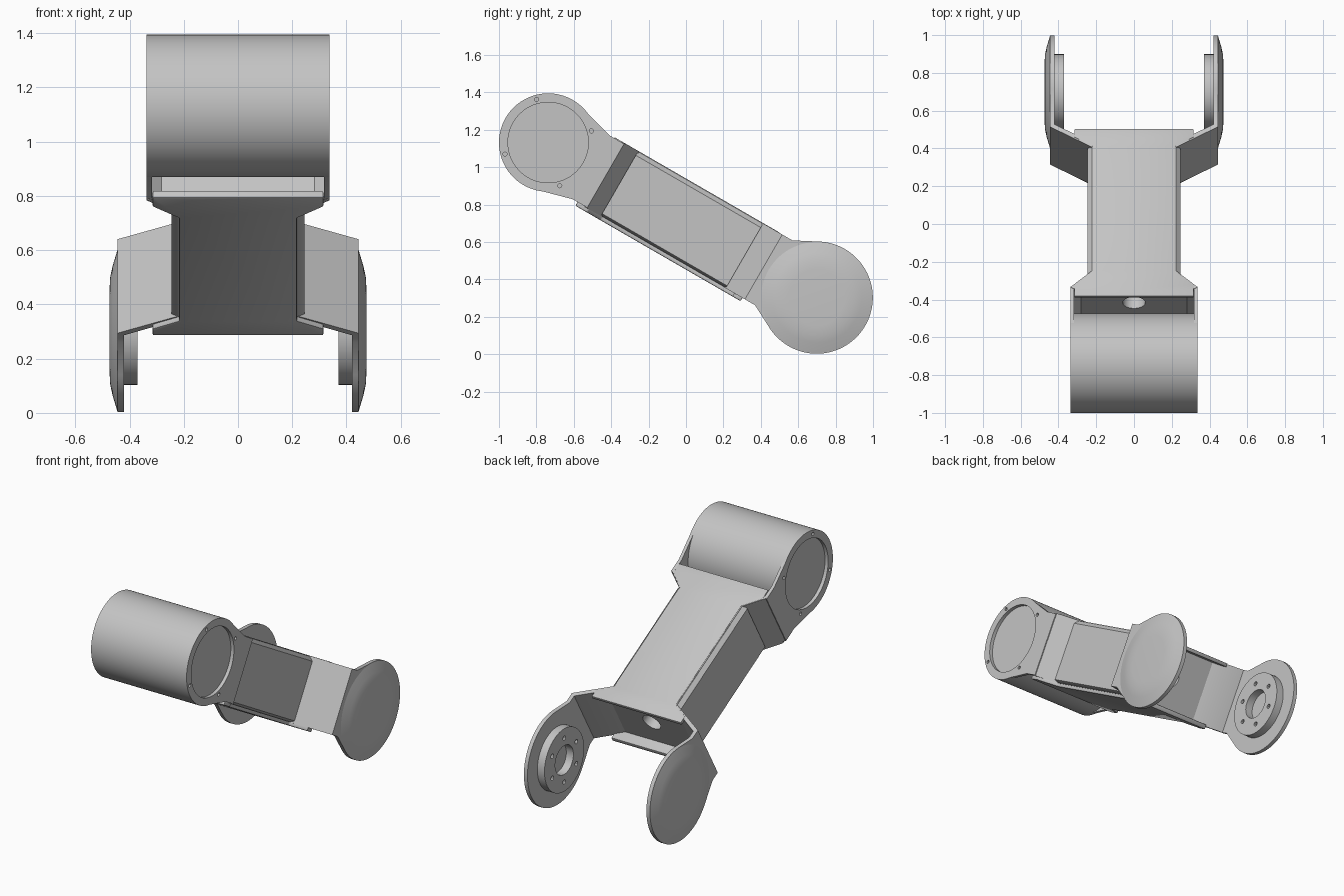
import bpy, bmesh, math
from mathutils import Matrix

old = bpy.data.objects.get("Cube")
if old:
    bpy.data.objects.remove(old, do_unlink=True)

grey = bpy.data.materials.new("light_grey_metal")
grey.use_nodes = True
colour = (0.55, 0.55, 0.55, 1)
grey.diffuse_color = colour
grey.node_tree.nodes["Principled BSDF"].inputs["Base Color"].default_value = colour

# Local frame: x across, y along the arm from the drum axis, z normal to the arm
PLACE = Matrix.Translation((0, -0.737, 1.132)) @ Matrix.Rotation(math.radians(-30), 4, 'X')
REACH = 1.658      # distance between the two joint axes
DRUM_R, DISC_R = 0.263, 0.3
HALF = 0.2         # half height of the arm section


def circle(r, cy=0, cz=0, n=64):
    return [(cy + r * math.cos(math.tau * i / n), cz + r * math.sin(math.tau * i / n)) for i in range(n)]


def arc(r, cy, start, end, n=48):
    angles = [math.radians(start + (end - start) * i / n) for i in range(n + 1)]
    return [(cy + r * math.cos(a), r * math.sin(a)) for a in angles]


def mirrored(half):
    """Close a half outline by reflecting it in the first coordinate."""
    return half + [(-a, b) for a, b in reversed(half)]


def add_prism(bm, pts, lo, hi, axis):
    """Extrude a 2D outline between lo and hi along the given local axis."""
    def point(a, b, h):
        return {'x': (h, a, b), 'y': (a, h, b), 'z': (a, b, h)}[axis]
    low = [bm.verts.new(point(a, b, lo)) for a, b in pts]
    high = [bm.verts.new(point(a, b, hi)) for a, b in pts]
    bm.faces.new(low)
    bm.faces.new(high)
    for i in range(len(pts)):
        j = (i + 1) % len(pts)
        bm.faces.new((low[i], low[j], high[j], high[i]))


def build(name, prisms):
    bm = bmesh.new()
    for p in prisms:
        add_prism(bm, *p)
    bmesh.ops.recalc_face_normals(bm, faces=bm.faces)
    me = bpy.data.meshes.new(name)
    bm.to_mesh(me)
    bm.free()
    me.materials.append(grey)
    ob = bpy.data.objects.new(name, me)
    ob.matrix_world = PLACE
    bpy.context.collection.objects.link(ob)
    return ob


def part(name, prisms, cuts=(), mirror=False, bevel=0):
    ob = build(name, prisms)
    cutter = None
    if cuts:
        cutter = build(name + "_cutter", cuts)
        cutter.hide_render = True
        mod = ob.modifiers.new("cut", 'BOOLEAN')
        mod.object = cutter
        mod.operation = 'DIFFERENCE'
        mod.solver = 'EXACT'
    if bevel:
        mod = ob.modifiers.new("bevel", 'BEVEL')
        mod.width = bevel
        mod.segments = 2
    if mirror:
        ob.modifiers.new("mirror", 'MIRROR').use_mirror_merge = False
    bpy.ops.object.select_all(action='DESELECT')
    ob.select_set(True)
    bpy.context.view_layer.objects.active = ob
    bpy.ops.object.convert(target='MESH')
    bpy.ops.object.shade_smooth_by_angle(angle=math.radians(30))
    if cutter:
        bpy.data.objects.remove(cutter, do_unlink=True)
    return ob


# Motor drum with recessed end caps and four screw holes in each rim
drum_cuts = []
for side in (1, -1):
    drum_cuts.append((circle(0.215), side * 0.315, side * 0.4, 'x'))
    for k in range(4):
        a = math.radians(45 + 90 * k)
        screw = circle(0.011, 0.239 * math.cos(a), 0.239 * math.sin(a), 12)
        drum_cuts.append((screw, side * 0.32, side * 0.4, 'x'))
part("drum", [(circle(DRUM_R, n=96), -0.337, 0.337, 'x')], drum_cuts)

# Cheeks joining the drum to the arm
cheek = arc(0.26, 0, -75, 75) + [(0.265, 0.197), (0.355, 0.197), (0.355, -0.197), (0.265, -0.197)]
part("drum_cheek", [(cheek, 0.317, 0.337, 'x')], mirror=True)

# Flared side walls running from the cheeks to the fork
wall = [(0.337, 0.35), (0.222, 0.45), (0.222, 1.205), (0.445, 1.33),
        (0.445, 1.345), (0.42, 1.345), (0.2, 1.22), (0.2, 0.44), (0.317, 0.34)]
part("side_wall", [(wall, -HALF, HALF, 'z')], mirror=True)

# Raised side panels with chamfered long edges
panel = [(0.21, 0.198), (0.222, 0.198), (0.245, 0.175), (0.245, -0.185), (0.222, -0.198), (0.21, -0.198)]
part("side_panel", [(panel, 0.44, 1.212, 'y')], mirror=True)

# Core with a cable hole in each end wall
core = mirrored([(0.305, 0.37), (0.21, 0.45), (0.21, 1.2), (0.28, 1.25)])
part("arm_core", [(core, -0.195, 0.195, 'z')],
     [([(0.06 * math.cos(math.tau * i / 32), 0.06 * math.sin(math.tau * i / 32)) for i in range(32)],
       lo, hi, 'y') for lo, hi in ((0.3, 0.47), (1.15, 1.35))])

# Top and bottom plates that overhang the end walls
plate = mirrored([(0.315, 0.295), (0.315, 0.365), (0.217, 0.45), (0.217, 1.208), (0.315, 1.265), (0.315, 1.315)])
part("top_plate", [(plate, 0.18, 0.202, 'z')], bevel=0.003)
part("bottom_plate", [(plate, -0.22, -0.19, 'z')], bevel=0.006)

# Fork arms ending in round discs
fork = [(1.335, HALF), (1.335, -HALF), (1.393, -HALF)] + arc(DISC_R, REACH, -117, 117, 80) + [(1.393, HALF)]
part("fork_arm", [(fork, 0.42, 0.445, 'x')], mirror=True)

# Shallow domed covers on the outer faces of the discs
cover = build("disc_cover", [])
bm = bmesh.new()
rings = [(DISC_R, 0.444), (0.24, 0.462), (0.2, 0.471), (0.15, 0.474)]
loops = [[bm.verts.new((x, a, b)) for a, b in circle(r, REACH, n=80)] for r, x in rings]
for inner, outer in zip(loops[1:], loops):
    for i in range(80):
        j = (i + 1) % 80
        bm.faces.new((outer[i], outer[j], inner[j], inner[i]))
bm.faces.new(loops[-1])
bm.faces.new(list(reversed(loops[0])))
bmesh.ops.recalc_face_normals(bm, faces=bm.faces)
bm.to_mesh(cover.data)
bm.free()
cover.modifiers.new("mirror", 'MIRROR').use_mirror_merge = False
bpy.ops.object.select_all(action='DESELECT')
cover.select_set(True)
bpy.context.view_layer.objects.active = cover
bpy.ops.object.convert(target='MESH')
bpy.ops.object.shade_smooth_by_angle(angle=math.radians(30))

# Bearing bosses inside the fork with a bore and a ring of screw holes
boss_cuts = [(circle(0.092, REACH, n=48), 0.3, 0.5, 'x')]
for k in range(6):
    a = math.tau * k / 6
    boss_cuts.append((circle(0.014, REACH + 0.14 * math.cos(a), 0.14 * math.sin(a), 12), 0.3, 0.41, 'x'))
part("bearing_boss", [(circle(0.2, REACH), 0.37, 0.422, 'x')], boss_cuts, mirror=True)
